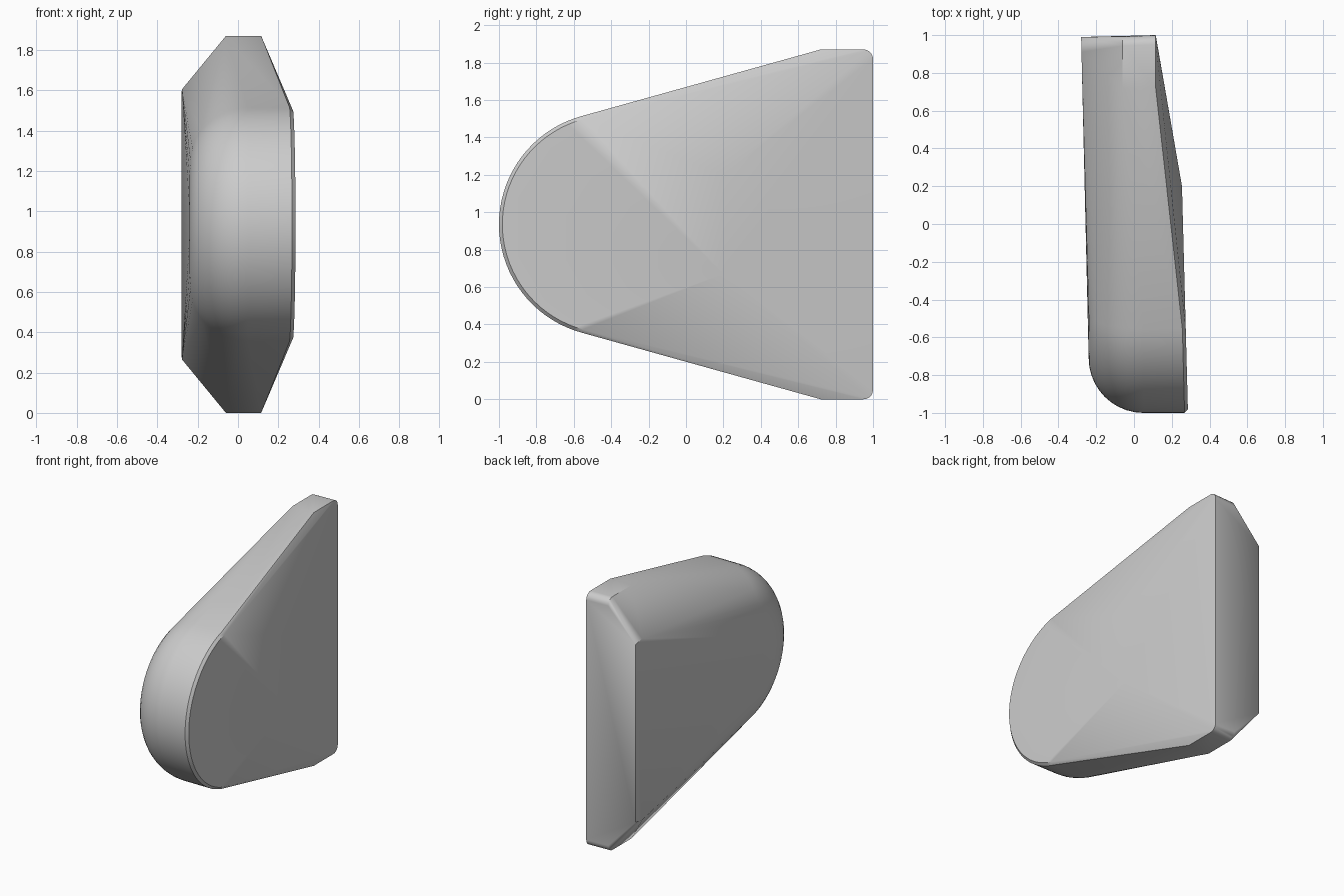
import bpy, bmesh
from math import sin, cos, radians, pi

if "Cube" in bpy.data.objects:
    bpy.data.objects.remove(bpy.data.objects["Cube"])

MID = 0.935          # height of the mirror plane
CENTRE_Y = -0.4      # centre of the round nose
points = []


def mirrored(x, y, z):
    """Add a point and its reflection across the mid height."""
    points.append((x, y, z))
    points.append((x, y, 2 * MID - z))


def nose_arc(radius, x_at, steps=18):
    """Add a half-nose arc, mirrored, with x depending on y."""
    for i in range(steps + 1):
        a = radians(75) * i / steps
        y = CENTRE_Y - radius * cos(a)
        mirrored(x_at(y), y, MID + radius * sin(a))


def left_plane(y):
    return 0.254 - 0.0265 * (y - 0.2)


def right_plane(y):
    return -0.257 - 0.023 * y


# Left face: narrow bevelled rim around the nose
nose_arc(0.582, left_plane)
nose_arc(0.6, lambda y: left_plane(y) - 0.018)

# Right side: wide rounded fillet around the nose
FILLET = 0.29
for k in range(11):
    t = pi / 2 * k / 10
    r = 0.6 - FILLET * (1 - cos(t))
    nose_arc(r, lambda y, t=t: 0.05 - FILLET * sin(t))

# Left face: crease where it bends in toward the back
mirrored(0.254, 0.2, 1.2)

# Top and bottom flats with small rounded back corners
for x, back in ((0.115, 1.0), (-0.06, 0.993)):
    mirrored(x, 0.72, 2 * MID)
    for k in range(6):
        a = pi / 2 * k / 5
        mirrored(x, back - 0.05 * (1 - sin(a)), 2 * MID - 0.05 * (1 - cos(a)))

# Right face: back corners of the sloping chamfer
mirrored(right_plane(0.91), 0.91, 1.605)
mirrored(right_plane(0.99), 0.99, 1.59)

# Wrap the profiles in one convex shell
bm = bmesh.new()
for p in points:
    bm.verts.new(p)
bmesh.ops.remove_doubles(bm, verts=bm.verts, dist=0.0005)
hull = bmesh.ops.convex_hull(bm, input=bm.verts)
loose = {g for g in hull["geom_interior"] + hull["geom_unused"]
         if isinstance(g, bmesh.types.BMVert)}
bmesh.ops.delete(bm, geom=list(loose), context="VERTS")
bmesh.ops.dissolve_limit(bm, angle_limit=radians(0.4), verts=bm.verts, edges=bm.edges)
bmesh.ops.recalc_face_normals(bm, faces=bm.faces)
mesh = bpy.data.meshes.new("rounded_wedge_body")
bm.to_mesh(mesh)
bm.free()

body = bpy.data.objects.new("rounded_wedge_body", mesh)
bpy.context.collection.objects.link(body)

# Plain grey finish
grey = bpy.data.materials.new("plain_grey")
grey.use_nodes = True
colour = (0.6, 0.6, 0.6, 1)
grey.diffuse_color = colour
grey.node_tree.nodes["Principled BSDF"].inputs["Base Color"].default_value = colour
mesh.materials.append(grey)

# Smooth the curves, keep the edges sharp
bpy.ops.object.select_all(action="DESELECT")
body.select_set(True)
bpy.context.view_layer.objects.active = body
bpy.ops.object.shade_smooth_by_angle(angle=radians(25))
